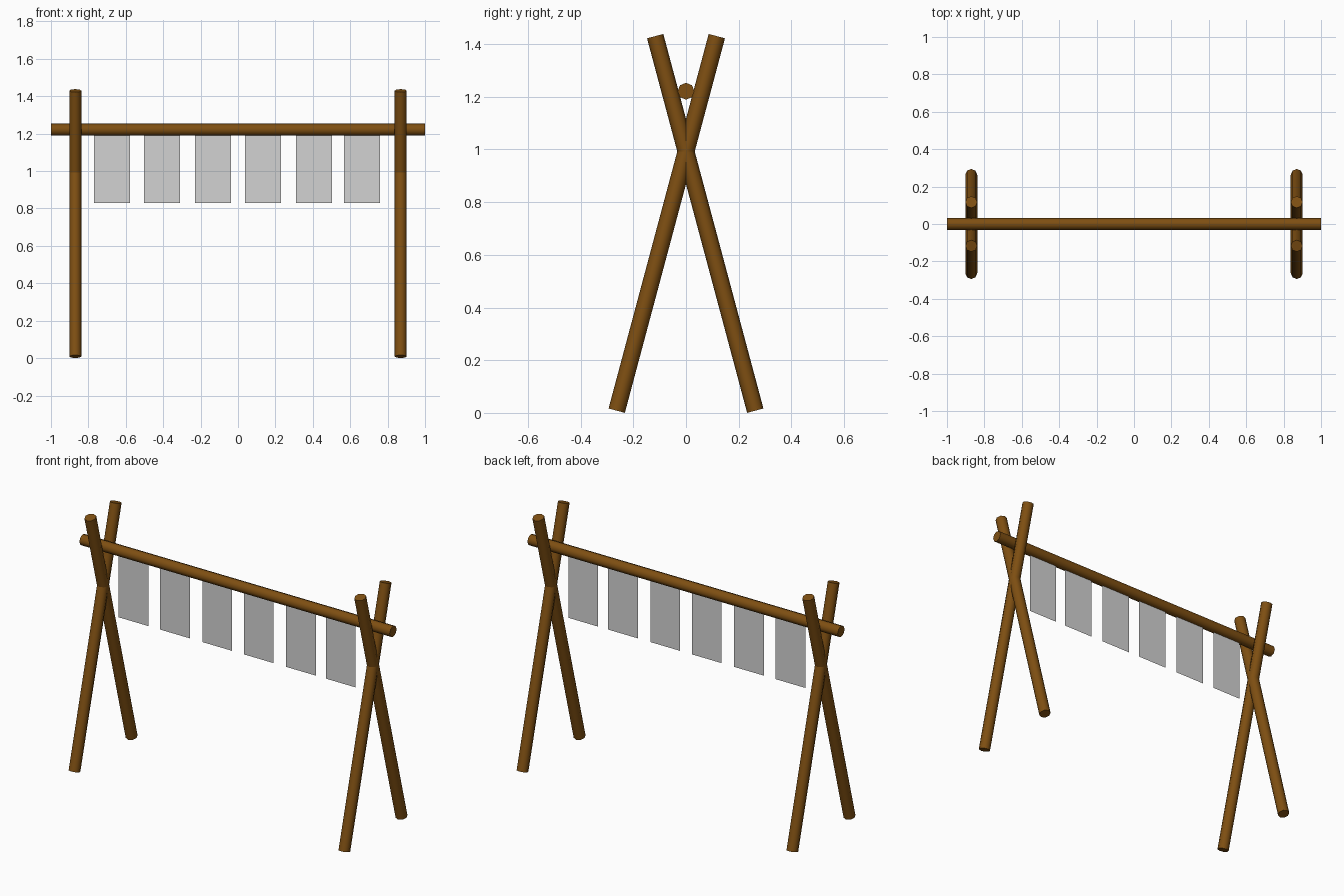
import bpy, math
from mathutils import Vector

if "Cube" in bpy.data.objects:
    bpy.data.objects.remove(bpy.data.objects["Cube"])


def material(name, rgba):
    m = bpy.data.materials.new(name)
    m.diffuse_color = rgba
    m.use_nodes = True
    m.node_tree.nodes["Principled BSDF"].inputs["Base Color"].default_value = m.diffuse_color
    return m


wood = material("brown wood", (0.21, 0.078, 0.006, 1))
cloth = material("pale grey hide", (0.65, 0.65, 0.65, 0.8))


def pole(name, a, b, r=0.032):
    """Eight-sided smooth pole between two points."""
    a, b = Vector(a), Vector(b)
    d = b - a
    bpy.ops.mesh.primitive_cylinder_add(vertices=8, radius=r, depth=d.length,
                                        location=(a + b) / 2)
    o = bpy.context.object
    o.name = name
    o.rotation_euler = d.to_track_quat('Z', 'Y').to_euler()
    o.data.materials.append(wood)
    bpy.ops.object.shade_smooth_by_angle(angle=math.radians(50))


# Crossed legs at each end
for x, side in ((-0.87, "left"), (0.87, "right")):
    for s, face in ((1, "front"), (-1, "back")):
        pole(f"{side}_{face}_leg", (x, -0.263 * s, 0.0085), (x, 0.117 * s, 1.43))

# Crossbar resting in the forks
pole("crossbar", (-1, 0, 1.221), (1, 0, 1.221))

# Thin hanging sheets
for i, x in enumerate((-0.674, -0.407, -0.134, 0.134, 0.407, 0.663)):
    w = 0.096
    me = bpy.data.meshes.new(f"hanging_sheet_{i + 1}")
    me.from_pydata([(x - w, 0, 0.83), (x + w, 0, 0.83),
                    (x + w, 0, 1.19), (x - w, 0, 1.19)], [], [(0, 1, 2, 3)])
    me.materials.append(cloth)
    bpy.context.collection.objects.link(bpy.data.objects.new(me.name, me))
